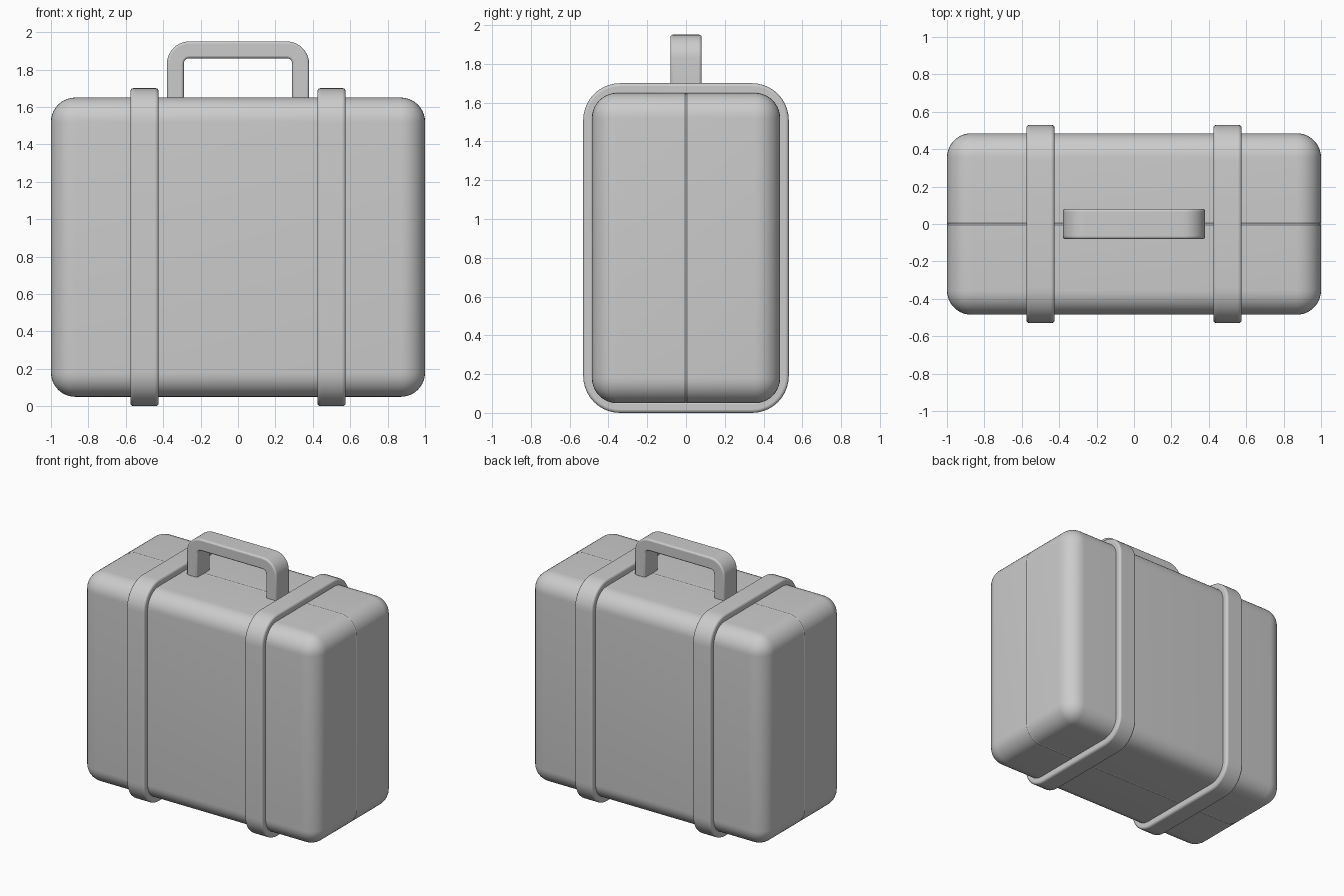
import bpy, bmesh, math
from mathutils import Vector

if "Cube" in bpy.data.objects:
    bpy.data.objects.remove(bpy.data.objects["Cube"])


def make_object(name, bm):
    bmesh.ops.recalc_face_normals(bm, faces=bm.faces[:])
    me = bpy.data.meshes.new(name)
    bm.to_mesh(me)
    bm.free()
    ob = bpy.data.objects.new(name, me)
    bpy.context.collection.objects.link(ob)
    return ob


def smooth(ob, angle=35):
    bpy.ops.object.select_all(action='DESELECT')
    ob.select_set(True)
    bpy.context.view_layer.objects.active = ob
    bpy.ops.object.shade_smooth_by_angle(angle=math.radians(angle))


def arc(cu, cv, r, a0, a1, n=10):
    angles = [math.radians(a0 + (a1 - a0) * i / n) for i in range(n + 1)]
    return [(cu + r * math.cos(a), cv + r * math.sin(a)) for a in angles]


def round_rect(hu, v0, v1, r):
    return (arc(hu - r, v1 - r, r, 0, 90) + arc(r - hu, v1 - r, r, 90, 180)
            + arc(r - hu, v0 + r, r, 180, 270) + arc(hu - r, v0 + r, r, 270, 360))


def band(name, outer, inner, closed, place, bevel):
    """Solid band between two matching outlines, placed in space by place(u, v, side)."""
    bm = bmesh.new()
    rings = [[bm.verts.new(place(*o, -1)), bm.verts.new(place(*o, 1)),
              bm.verts.new(place(*i, 1)), bm.verts.new(place(*i, -1))]
             for o, i in zip(outer, inner)]
    n = len(rings)
    for k in range(n if closed else n - 1):
        a, b = rings[k], rings[(k + 1) % n]
        for j in range(4):
            m = (j + 1) % 4
            bm.faces.new((a[j], a[m], b[m], b[j]))
    if not closed:
        bm.faces.new(rings[0])
        bm.faces.new(rings[-1])
    ob = make_object(name, bm)
    mod = ob.modifiers.new("soft_edges", 'BEVEL')
    mod.width, mod.segments = bevel, 3
    mod.limit_method, mod.angle_limit = 'ANGLE', math.radians(40)
    smooth(ob)
    return ob


# Case: one rounded shell, mirrored across the seam
W, D, Z0, Z1, R, SEAM = 1.0, 0.485, 0.05, 1.65, 0.13, 0.005
bm = bmesh.new()
bmesh.ops.create_cube(bm, size=1)
for v in bm.verts:
    v.co = Vector((v.co.x * 2 * W, (v.co.y - 0.5) * D, (Z0 + Z1) / 2 + v.co.z * (Z1 - Z0)))


def on_seam(item):
    return all(abs(v.co.y) < 1e-5 for v in item.verts)


bmesh.ops.bevel(bm, geom=[e for e in bm.edges if not on_seam(e)], offset=R,
                offset_type='OFFSET', segments=10, profile=0.5, affect='EDGES')
bmesh.ops.bevel(bm, geom=[e for e in bm.edges if on_seam(e)], offset=SEAM,
                offset_type='OFFSET', segments=1, affect='EDGES')
bmesh.ops.delete(bm, geom=[f for f in bm.faces if on_seam(f)], context='FACES')
case = make_object("case_shells", bm)
mirror = case.modifiers.new("other_half", 'MIRROR')
mirror.use_axis = (False, True, False)
smooth(case)

# Straps: rounded loops around the case
for label, x in (("left", -0.5), ("right", 0.5)):
    band(label + "_strap", round_rect(0.53, 0.0, 1.70, 0.19),
         round_rect(0.475, 0.06, 1.64, 0.135), True,
         lambda u, v, s, x=x: (x + 0.075 * s, u, v), 0.015)

# Handle: upright arch on the top
base = 1.64
outer = ([(0.38, base)] + arc(0.26, 1.83, 0.12, 0, 90)
         + arc(-0.26, 1.83, 0.12, 90, 180) + [(-0.38, base)])
inner = ([(0.29, base)] + arc(0.26, 1.83, 0.03, 0, 90)
         + arc(-0.26, 1.83, 0.03, 90, 180) + [(-0.29, base)])
band("handle", outer, inner, False, lambda u, v, s: (u, 0.08 * s, v), 0.012)
